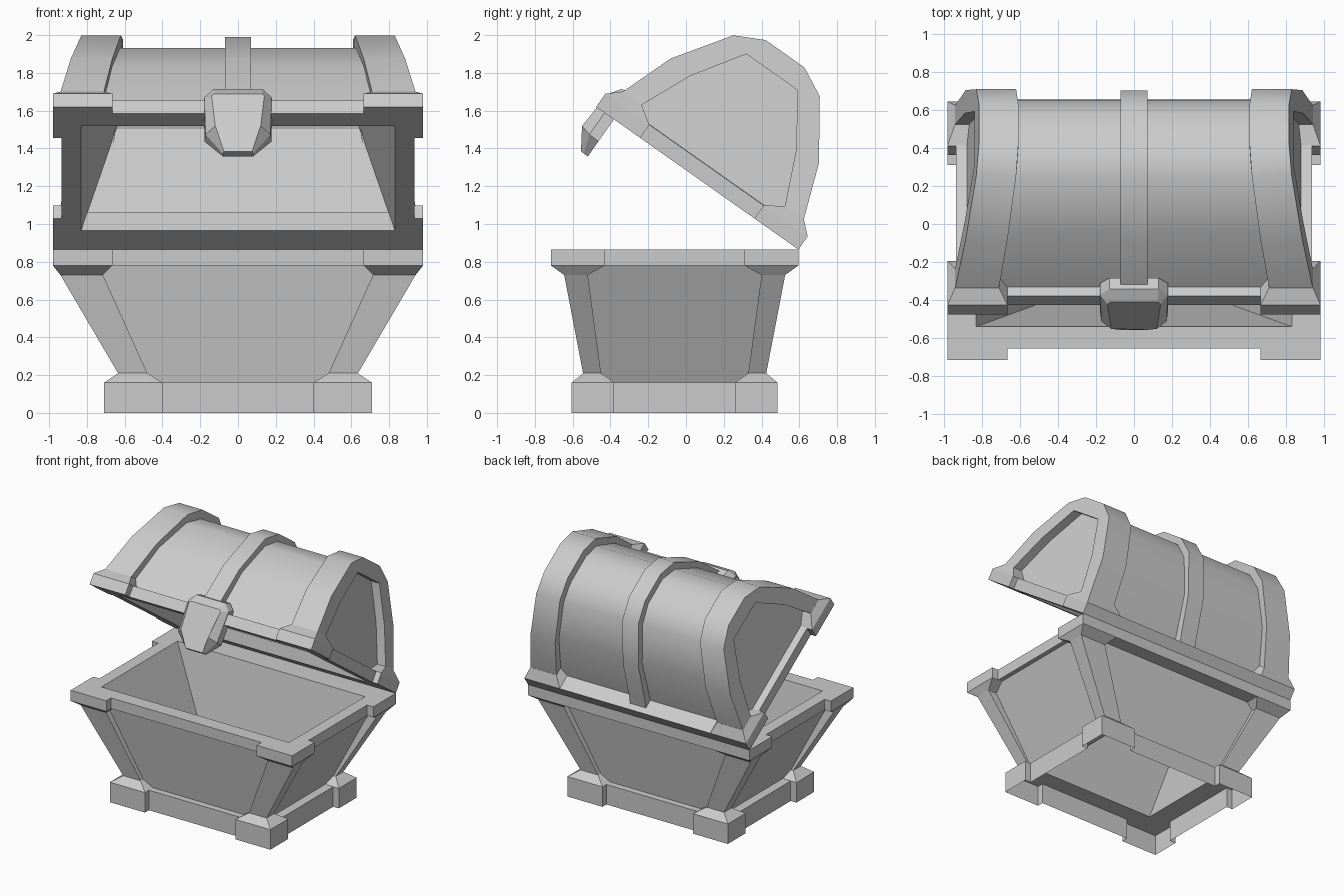
import bpy, bmesh, math
from mathutils import Matrix

if "Cube" in bpy.data.objects:
    bpy.data.objects.remove(bpy.data.objects["Cube"])

YC = -0.06                      # centre of the box in y
BASE = Matrix.Translation((0, YC, 0))
# lid space: origin at rim centre, z up from the rim plane, swung open about the back edge
LID = (Matrix.Translation((0, 0.595, 0.865))
       @ Matrix.Rotation(math.radians(-35.2), 4, 'X')
       @ Matrix.Translation((0, -0.655, 0)))


def loft(name, sections, mat, loop=False, ring=True, caps=True, flip=False, signs=((1, 1),)):
    """Skin a list of equal-length point sections; repeat it for each mirror sign."""
    bm = bmesh.new()
    for sx, sy in signs:
        rows = [[bm.verts.new(mat @ Matrix.Diagonal((sx, sy, 1, 1)) @ Matrix.Translation(p).translation)
                 for p in s] for s in sections]
        n, m = len(rows), len(rows[0])
        for i in range(n if loop else n - 1):
            a, b = rows[i], rows[(i + 1) % n]
            for j in range(m if ring else m - 1):
                k = (j + 1) % m
                bm.faces.new((a[j], a[k], b[k], b[j]))
        if caps and not loop:
            bm.faces.new(rows[0])
            bm.faces.new(rows[-1])
    bmesh.ops.recalc_face_normals(bm, faces=bm.faces)
    if flip:
        bmesh.ops.reverse_faces(bm, faces=bm.faces)
    me = bpy.data.meshes.new(name)
    bm.to_mesh(me)
    bm.free()
    ob = bpy.data.objects.new(name, me)
    bpy.context.collection.objects.link(ob)
    return ob


def rect(hx, hy, z, back=None):
    b = back or hy
    return [(hx, b, z), (-hx, b, z), (-hx, -hy, z), (hx, -hy, z)]


def corner(z, ox, oy, ix, iy, t):
    """L-shaped section wrapping one corner."""
    return [(ox, oy, z), (ix, oy, z), (ix, oy - t, z),
            (ox - t, oy - t, z), (ox - t, iy, z), (ox, iy, z)]


def arch(half):
    """Full arch from its front half, listed from the rim to the crown."""
    return [(-w, v) for w, v in half] + [(w, v) for w, v in reversed(half)]


def outline(z):
    """Plinth outline with a block standing proud at each corner."""
    q = [(.66, .32), (.71, .32), (.71, .545), (.40, .545), (.40, .495)]
    pts = q + [(-x, y) for x, y in reversed(q)]
    pts += [(-x, -y) for x, y in pts]
    return [(x, y, z) for x, y in pts]


ALL4 = [(1, 1), (-1, 1), (-1, -1), (1, -1)]

# hollow plinth, open below
loft("plinth", [outline(0), outline(.16)], BASE, caps=False)

# box walls with recessed panels, top rim and tapered inside
loft("box_walls", [rect(*r) for r in (
    (.66, .495, .16), (.59, .445, .161), (.89, .545, .78),
    (.925, .595, .78, .655), (.925, .595, .865, .655), (.83, .48, .865),
    (.50, .36, .16))], BASE, loop=True)

# corner feet tops, posts and rim brackets
loft("box_corners", [corner(*c) for c in (
    (.16, .71, .545, .40, .32, .11),
    (.21, .635, .485, .48, .39, .07), (.73, .94, .585, .715, .46, .07),
    (.78, .98, .655, .665, .37, .12), (.865, .98, .655, .665, .37, .12))],
    BASE, signs=ALL4)

# lid rim frame
loft("lid_rim", [rect(*r) for r in (
    (.935, .595, 0, .655), (.935, .595, .085, .655), (.86, .53, .087),
    (.80, .44, .087), (.83, .48, 0))], LID, loop=True)

# lid rim corner brackets
loft("lid_corners", [corner(*c) for c in (
    (0, .98, .655, .665, .37, .13), (.085, .98, .655, .665, .37, .13),
    (.147, .94, .587, .71, .465, .08))], LID, signs=ALL4)


def vault(name, half, x0, slope, flip=False):
    """Arched shell, open below, whose ends lean inwards."""
    pts = arch(half)
    v0 = half[0][1]
    xs = lambda v: x0 - (v - v0) * slope
    return loft(name, [[(s * xs(v), w, v) for w, v in pts] for s in (-1, 1)],
                LID, ring=False, flip=flip)


# rounded lid and its hollow inside
barrel = vault("lid_barrel", [(.54, .085), (.43, .42), (.25, .668), (.11, .742)], .878, .19)
vault("lid_inside", [(.48, 0), (.30, .53), (.15, .655)], .83, .35, flip=True)

# arched bands at both ends
outer = arch([(.587, .145), (.48, .437), (.28, .728), (.126, .806)])
inner = arch([(.465, .145), (.343, .42), (.167, .686), (.08, .687)])
secs = []
for (w, v), (wi, vi) in zip(outer, inner):
    xo = lambda z: .94 - (z - .145) * .19
    xi = .71 - (v - .145) * .155
    secs.append([(xo(v), w, v), (xi, w, v), (xi, wi, vi), (xo(vi), wi, vi)])
end_bands = loft("lid_end_bands", secs, LID, signs=[(1, 1), (-1, 1)])

# centre band
outer = arch([(.61, .08), (.58, .15), (.477, .432), (.278, .72), (.12, .795)])
inner = arch([(.52, .08), (.50, .12), (.41, .4), (.24, .65), (.1, .73)])
centre_band = loft("lid_centre_band", [
    [(.07, w, v), (-.07, w, v), (-.07, wi, vi), (.07, wi, vi)]
    for (w, v), (wi, vi) in zip(outer, inner)], LID)


def both(half):
    return half + [(-x, y, z) for x, y, z in reversed(half)]


# lock plate hanging from the lid front
loft("lock", [
    both([(.13, -.54, .17), (.18, -.54, .12), (.178, -.54, -.143), (.08, -.54, -.24)]),
    both([(.13, -.60, .155), (.178, -.60, .10), (.172, -.60, -.14), (.08, -.565, -.24)]),
    both([(.125, -.642, .094), (.14, -.645, .08), (.12, -.658, -.126), (.075, -.585, -.239)]),
], LID)

# smooth the curved lid parts, keeping their edges sharp
for ob in (barrel, end_bands, centre_band):
    ob.select_set(True)
bpy.context.view_layer.objects.active = barrel
bpy.ops.object.shade_smooth_by_angle(angle=math.radians(40))
